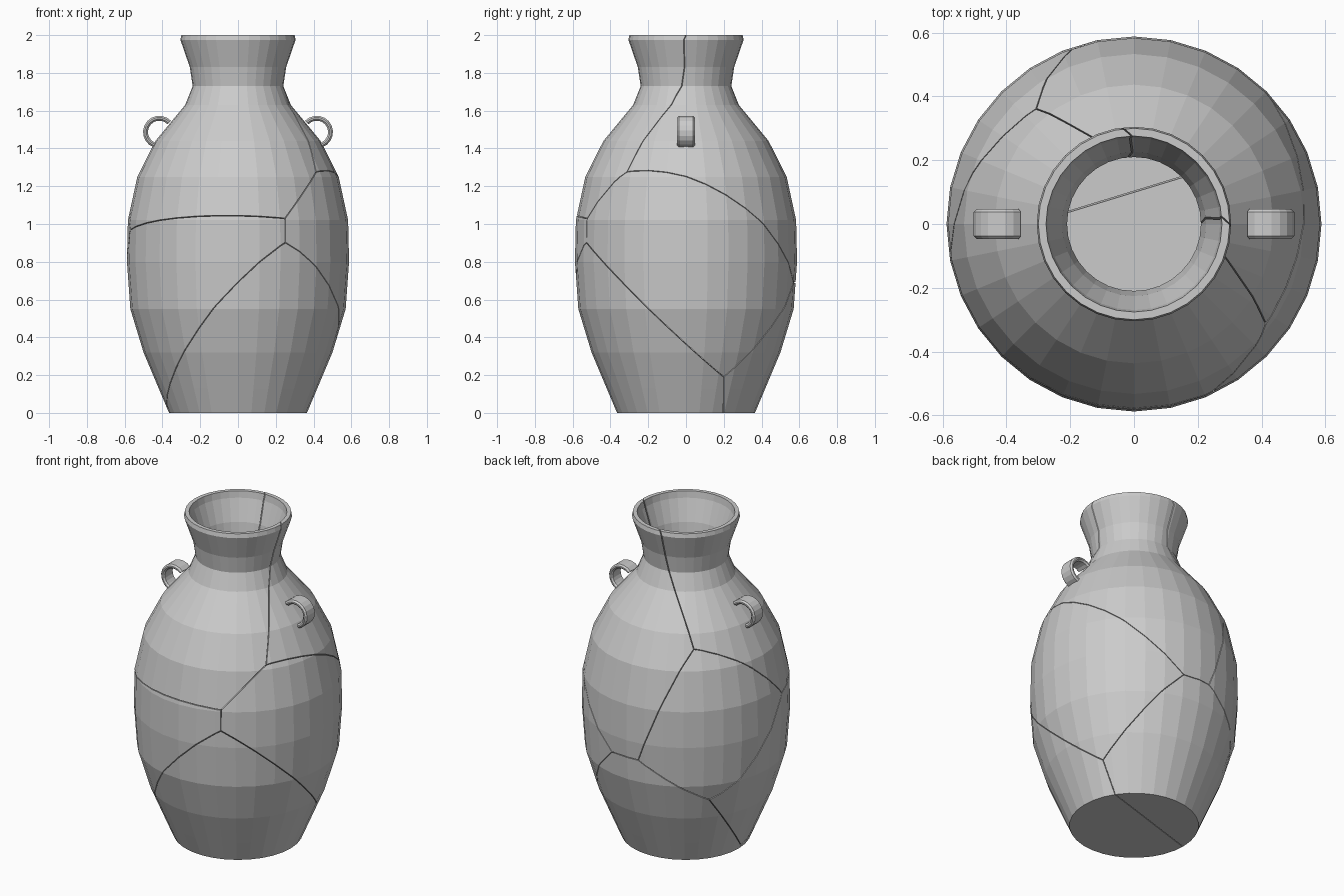
import bpy, bmesh, math
from mathutils import Vector

if "Cube" in bpy.data.objects:
    bpy.data.objects.remove(bpy.data.objects["Cube"])

SIDES = 32
HALF_GAP = 0.002

# Wall cross-section (radius, height): up the outside, over the lip, down the inside
PROFILE = [(.365, 0), (.42, .13), (.5, .32), (.57, .55), (.588, .8), (.583, 1.02),
           (.533, 1.25), (.437, 1.44), (.28, 1.63), (.24, 1.73), (.255, 1.83),
           (.305, 1.975), (.3, 2), (.276, 2), (.27, 1.96), (.226, 1.83), (.21, 1.73),
           (.25, 1.61), (.405, 1.43), (.503, 1.24), (.553, 1.02), (.557, .8),
           (.54, .55), (.47, .32), (.39, .13), (.35, .03)]

# Fracture cells: each shard is where its linear field (x, y, z, offset) is the greatest
SHARDS = {
    "upper_front_shard": (0, 0, 0, 0),
    "upper_back_shard": (.9, 1, -.29, .31),
    "right_shard": (2.111, .428, -1.778, 1.528),
    "back_left_shard": (-.427, .865, -.796, .641),
    "front_shard": (-.033, -.337, -1.78, 1.664),
    "lower_back_shard": (.918, 1.585, -3.317, 2.063),
    "base_shard": (1.844, -1.443, -3.744, 2.382),
}


def skin(bm, rings):
    """Bridge closed rings of points and cap both ends."""
    loops = [[bm.verts.new(p) for p in ring] for ring in rings]
    n = len(loops[0])
    for a, b in zip(loops, loops[1:]):
        for i in range(n):
            j = (i + 1) % n
            bm.faces.new((a[i], a[j], b[j], b[i]))
    bm.faces.new(loops[0][::-1])
    bm.faces.new(loops[-1])
    bmesh.ops.recalc_face_normals(bm, faces=bm.faces[:])


def add_object(name, bm):
    mesh = bpy.data.meshes.new(name)
    bm.to_mesh(mesh)
    bm.free()
    obj = bpy.data.objects.new(name, mesh)
    bpy.context.collection.objects.link(obj)
    return obj


# Whole vase wall
vase = bmesh.new()
skin(vase, [[(r * math.cos(2 * math.pi * i / SIDES), r * math.sin(2 * math.pi * i / SIDES), z)
             for i in range(SIDES)] for r, z in PROFILE])

# Shards: cut a copy of the vase by every neighbouring plane and close the cuts
for name, own in SHARDS.items():
    bm = vase.copy()
    for other_name, other in SHARDS.items():
        if other_name == name:
            continue
        g = Vector(own[:3]) - Vector(other[:3])
        point = -g * (own[3] - other[3]) / g.length_squared + g.normalized() * HALF_GAP
        cut = bmesh.ops.bisect_plane(bm, geom=bm.verts[:] + bm.edges[:] + bm.faces[:],
                                     dist=1e-6, plane_co=point, plane_no=-g, clear_outer=True)
        edges = [e for e in cut["geom_cut"] if isinstance(e, bmesh.types.BMEdge) and e.is_boundary]
        if edges:
            bmesh.ops.triangle_fill(bm, edges=edges, use_beauty=True, normal=-g.normalized())
    bmesh.ops.recalc_face_normals(bm, faces=bm.faces[:])
    add_object(name, bm)
vase.free()

# Loop handles: flat chamfered band swept along an arc into the shoulder
W, T, C = .047, .013, .009
SECTION = [(W, T - C), (W - C, T), (C - W, T), (-W, T - C),
           (-W, C - T), (C - W, -T), (W - C, -T), (W, C - T)]
for name, side in (("left_handle", -1), ("right_handle", 1)):
    rings = []
    for k in range(13):
        a = math.radians(-88 + 224 * k / 12)
        rings.append([(side * (.417 + (.073 + t) * math.cos(a)), w,
                       1.487 + (.073 + t) * math.sin(a)) for w, t in SECTION])
    bm = bmesh.new()
    skin(bm, rings)
    add_object(name, bm)
